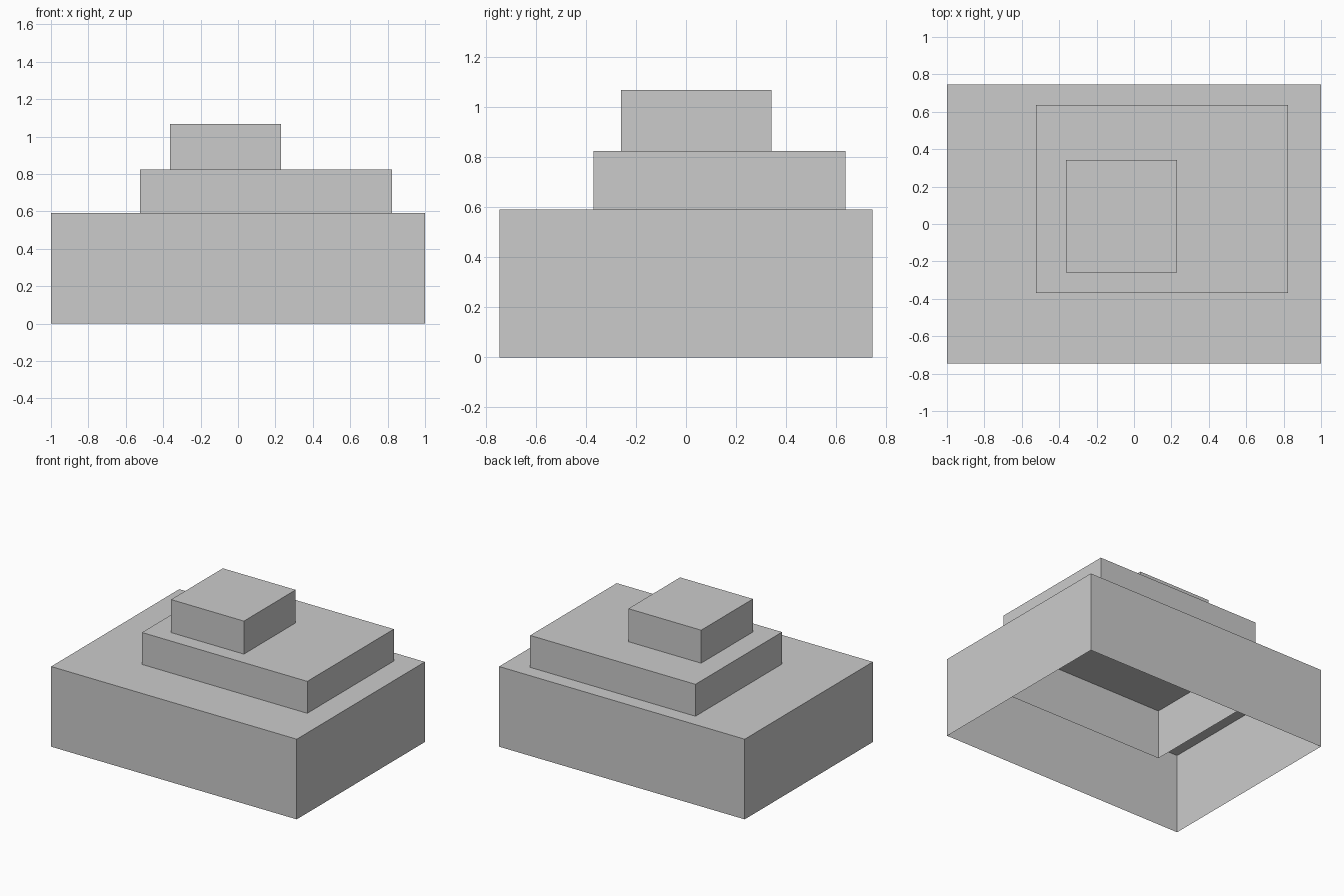
import bpy
import bmesh

cube = bpy.data.objects.get("Cube")
if cube:
    bpy.data.objects.remove(cube, do_unlink=True)

# Single plain grey
grey = bpy.data.materials.new("plain grey")
grey.use_nodes = True
colour = (0.6, 0.6, 0.6, 1)
grey.diffuse_color = colour
grey.node_tree.nodes["Principled BSDF"].inputs["Base Color"].default_value = colour


def open_box(name, x, y, z):
    """Thin-walled box with a top and four sides, open underneath."""
    bm = bmesh.new()
    bmesh.ops.create_cube(bm, size=1)
    bm.normal_update()
    floor = [f for f in bm.faces if f.normal.z < -0.5]
    bmesh.ops.delete(bm, geom=floor, context="FACES_ONLY")
    for v in bm.verts:
        for axis, (low, high) in enumerate((x, y, z)):
            v.co[axis] = low if v.co[axis] < 0 else high
    mesh = bpy.data.meshes.new(name)
    bm.to_mesh(mesh)
    bm.free()
    mesh.materials.append(grey)
    obj = bpy.data.objects.new(name, mesh)
    bpy.context.collection.objects.link(obj)
    return obj


# Three stacked tiers; the middle one hangs down inside the base
open_box("base_tier", (-1, 1), (-0.745, 0.745), (0, 0.59))
open_box("middle_tier", (-0.523, 0.823), (-0.37, 0.637), (0.227, 0.825))
open_box("top_tier", (-0.363, 0.23), (-0.26, 0.342), (0.6, 1.068))
